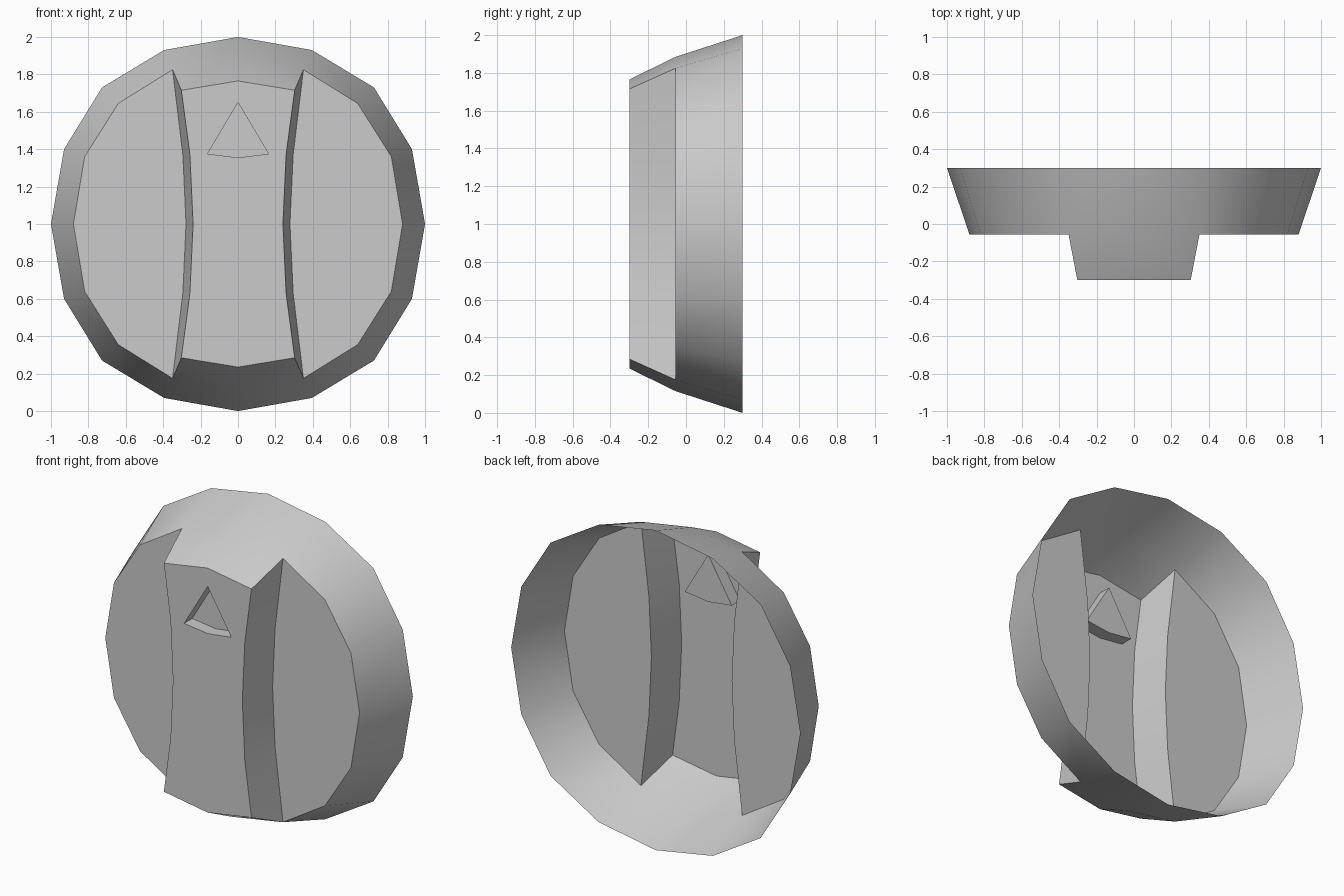
import bpy, bmesh

if "Cube" in bpy.data.objects:
    bpy.data.objects.remove(bpy.data.objects["Cube"])

BACK_Y, DISC_Y, RIDGE_Y, FLOOR_Y = 0.30, -0.055, -0.30, -0.22


def mirrored(pts):
    """Extend a top-to-middle profile (x, height from centre) to the bottom."""
    return pts + [(x, -z) for x, z in reversed(pts[:-1])]


# Right-hand profiles
back = mirrored([(0, 1), (.395, .93), (.727, .73), (.93, .40), (1, 0)])
disc = mirrored([(0, .885), (.35, .825), (.64, .645), (.82, .36), (.88, 0)])
foot = mirrored([(.35, .825), (.295, .37), (.278, 0)])
crest = mirrored([(.303, .715), (.257, .37), (.24, 0)])
ridge_end = .765
arrow = [(0, .65), (.163, .375), (0, .355), (-.163, .375)]

bm = bmesh.new()


def face(pts):
    return bm.faces.new([bm.verts.new((x, y, z + 1)) for x, y, z in pts])


def at(pts, y):
    return [(x, y, z) for x, z in pts]


def strip(a, b, s):
    """Quads between two profiles, mirrored in x by s."""
    for i in range(len(a) - 1):
        face([(s * x, y, z) for x, y, z in (a[i], a[i + 1], b[i + 1], b[i])])


for s in (1, -1):
    # Tapered outer rim
    strip(at(back, BACK_Y), at(disc, DISC_Y), s)
    # Curved side wall of the grip ridge
    strip(at(foot, DISC_Y), at(crest, RIDGE_Y), s)
    # Sloped ends of the grip ridge
    for e in (1, -1):
        strip([(0, DISC_Y, e * .885), (.35, DISC_Y, e * .825)],
              [(0, RIDGE_Y, e * ridge_end), (.303, RIDGE_Y, e * .715)], s)
    # Flat disc segment beside the ridge
    face([(s * x, DISC_Y, z) for x, z in disc[1:-1] + foot[-2:0:-1]])

# Arrow recess walls and floor
strip(at(arrow + arrow[:1], RIDGE_Y), at(arrow + arrow[:1], FLOOR_Y), 1)
face(at(arrow, FLOOR_Y))

# Ridge top with the arrow-shaped opening
outline = [(0, ridge_end)] + crest + [(0, -ridge_end)] + [(-x, z) for x, z in reversed(crest)]
edges = []
for loop in (outline, arrow):
    vs = [bm.verts.new((x, RIDGE_Y, z + 1)) for x, z in loop]
    edges += [bm.edges.new((vs[i - 1], vs[i])) for i in range(len(vs))]
bmesh.ops.triangle_fill(bm, edges=edges, use_beauty=True, use_dissolve=False, normal=(0, -1, 0))

# Weld the parts and face the shell outwards
bmesh.ops.remove_doubles(bm, verts=bm.verts, dist=0.001)
bmesh.ops.recalc_face_normals(bm, faces=bm.faces)
bm.normal_update()
flat = min(bm.faces, key=lambda f: f.calc_center_median().y)
if flat.normal.y > 0:
    bmesh.ops.reverse_faces(bm, faces=bm.faces)

mesh = bpy.data.meshes.new("control_knob")
bm.to_mesh(mesh)
bm.free()
knob = bpy.data.objects.new("control_knob", mesh)
bpy.context.collection.objects.link(knob)
bpy.context.view_layer.objects.active = knob
knob.select_set(True)
bpy.ops.object.shade_smooth_by_angle(angle=0.5)
